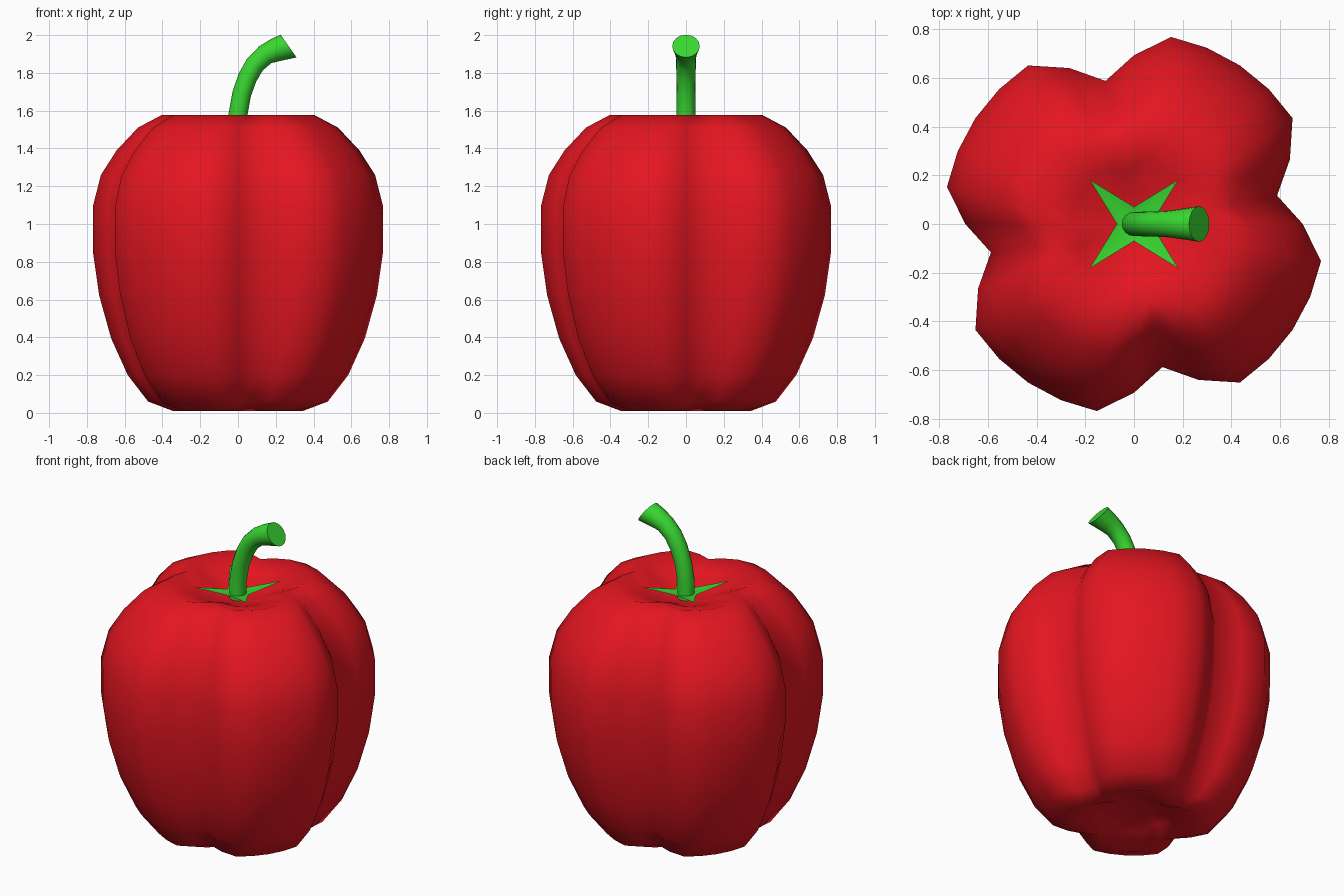
import bpy, bmesh
from math import sin, cos, pi, radians
from mathutils import Vector

if "Cube" in bpy.data.objects:
    bpy.data.objects.remove(bpy.data.objects["Cube"])


def material(name, color):
    m = bpy.data.materials.new(name)
    m.diffuse_color = (*color, 1)
    m.use_nodes = True
    m.node_tree.nodes["Principled BSDF"].inputs["Base Color"].default_value = m.diffuse_color
    return m


def finish(name, bm, mat, angle):
    bmesh.ops.recalc_face_normals(bm, faces=bm.faces)
    me = bpy.data.meshes.new(name)
    bm.to_mesh(me)
    bm.free()
    ob = bpy.data.objects.new(name, me)
    bpy.context.collection.objects.link(ob)
    me.materials.append(mat)
    bpy.ops.object.select_all(action='DESELECT')
    ob.select_set(True)
    bpy.context.view_layer.objects.active = ob
    bpy.ops.object.shade_smooth_by_angle(angle=radians(angle))
    return ob


def bridge(bm, a, b):
    n = len(a)
    for i in range(n):
        j = (i + 1) % n
        bm.faces.new((a[i], a[j], b[j], b[i]))


def fan(bm, ring, center):
    c = bm.verts.new(center)
    for i in range(len(ring)):
        bm.faces.new((ring[i], ring[(i + 1) % len(ring)], c))


red = material("red_skin", (0.78, 0.008, 0.015))
green = material("green_stem", (0.04, 0.68, 0.03))

# Body: lathed rings, pinched by four grooves (radius, height, groove strength)
SEG = 32
profile = [(0.10, 0.085, 0.2), (0.21, 0.06, 0.6), (0.35, 0.01, 1), (0.485, 0.06, 1),
           (0.595, 0.20, 1), (0.685, 0.395, 1), (0.75, 0.625, 1), (0.784, 0.86, 1),
           (0.784, 1.09, 1), (0.74, 1.26, 1), (0.655, 1.39, 1), (0.54, 1.51, 1),
           (0.41, 1.578, 0.95), (0.26, 1.535, 0.6), (0.13, 1.485, 0.2)]
groove = {0: 0.115, 1: 0.235, 2: 0.115}
bm = bmesh.new()
rings = []
for r, z, k in profile:
    ring = []
    for i in range(SEG):
        a = 2 * pi * i / SEG
        q = r * (1 - k * groove.get(i % 8, 0))
        ring.append(bm.verts.new((q * cos(a), q * sin(a), z)))
    rings.append(ring)
for a, b in zip(rings, rings[1:]):
    bridge(bm, a, b)
fan(bm, rings[0], (0, 0, 0.08))
fan(bm, rings[-1], (0, 0, 1.465))
finish("pepper_body", bm, red, 80)

# Calyx: four-pointed star with raised tips
bm = bmesh.new()
star = []
for i in range(8):
    a = i * pi / 4
    r, z = (0.258, 1.557) if i % 2 else (0.07, 1.505)
    star.append(bm.verts.new((r * cos(a), r * sin(a), z)))
fan(bm, star, (0, 0, 1.49))
finish("calyx", bm, green, 30)

# Stem: bent tube widening to a slanted cut end (x, z, radius)
path = [(0, 1.46, 0.05), (0, 1.58, 0.05), (0.02, 1.69, 0.05), (0.05, 1.775, 0.051),
        (0.09, 1.845, 0.052), (0.145, 1.897, 0.055), (0.20, 1.922, 0.063),
        (0.268, 1.942, 0.073)]
bm = bmesh.new()
rings = []
for n, (x, z, r) in enumerate(path):
    p, q = path[max(n - 1, 0)], path[min(n + 1, len(path) - 1)]
    t = Vector((q[0] - p[0], 0, q[1] - p[1])).normalized()
    if n == len(path) - 1:
        t = Vector((0.82, 0, 0.57)).normalized()
    side = Vector((t.z, 0, -t.x))
    rings.append([bm.verts.new(Vector((x, 0, z)) + r * (cos(a) * side + sin(a) * Vector((0, 1, 0))))
                  for a in (2 * pi * i / 16 for i in range(16))])
for a, b in zip(rings, rings[1:]):
    bridge(bm, a, b)
bm.faces.new(rings[0])
bm.faces.new(rings[-1])
finish("stem", bm, green, 40)
